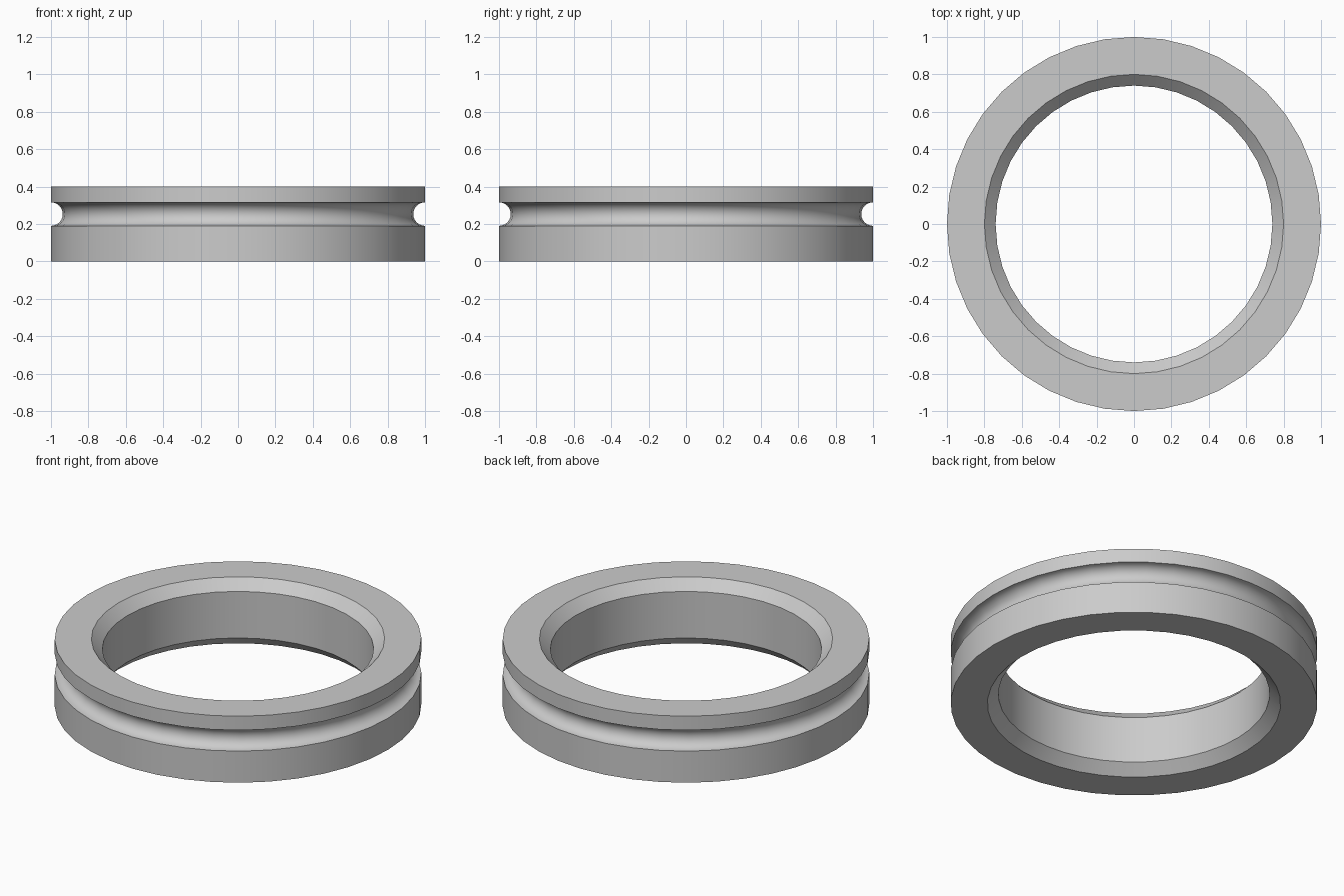
import bpy, bmesh, math
from mathutils import Matrix, Vector

cube = bpy.data.objects.get("Cube")
if cube:
    bpy.data.objects.remove(cube, do_unlink=True)

SEGMENTS = 40
HEIGHT, OUTER, BORE, CHAMFER = 0.4, 1.0, 0.74, 0.06
GROOVE_Z, GROOVE_R, GROOVE_STEPS = 0.253, 0.063, 12

# Single grey material
grey = bpy.data.materials.new("plain grey")
grey.use_nodes = True
colour = (0.6, 0.6, 0.6, 1)
grey.diffuse_color = colour
grey.node_tree.nodes["Principled BSDF"].inputs["Base Color"].default_value = colour

# Cross-section: chamfered bore, flat ends, round groove in the rim
profile = [(BORE, HEIGHT - CHAMFER), (BORE, CHAMFER),
           (BORE + CHAMFER, 0), (OUTER, 0)]
for i in range(GROOVE_STEPS + 1):
    a = math.pi * i / GROOVE_STEPS
    profile.append((OUTER - GROOVE_R * math.sin(a), GROOVE_Z - GROOVE_R * math.cos(a)))
profile += [(OUTER, HEIGHT), (BORE + CHAMFER, HEIGHT)]

# Revolve the section into a ring
bm = bmesh.new()
rings = []
for s in range(SEGMENTS):
    turn = Matrix.Rotation(2 * math.pi * s / SEGMENTS, 3, "Z")
    rings.append([bm.verts.new(turn @ Vector((r, 0, z))) for r, z in profile])
count = len(profile)
for s, ring in enumerate(rings):
    after = rings[(s + 1) % SEGMENTS]
    for i in range(count):
        j = (i + 1) % count
        bm.faces.new((ring[i], after[i], after[j], ring[j]))
bmesh.ops.recalc_face_normals(bm, faces=bm.faces)

mesh = bpy.data.meshes.new("grooved_ring")
bm.to_mesh(mesh)
bm.free()
mesh.materials.append(grey)
ring_obj = bpy.data.objects.new("grooved_ring", mesh)
bpy.context.collection.objects.link(ring_obj)

# Smooth the curved walls, keep the rims sharp
bpy.ops.object.select_all(action="DESELECT")
ring_obj.select_set(True)
bpy.context.view_layer.objects.active = ring_obj
bpy.ops.object.shade_smooth_by_angle(angle=math.radians(30))
